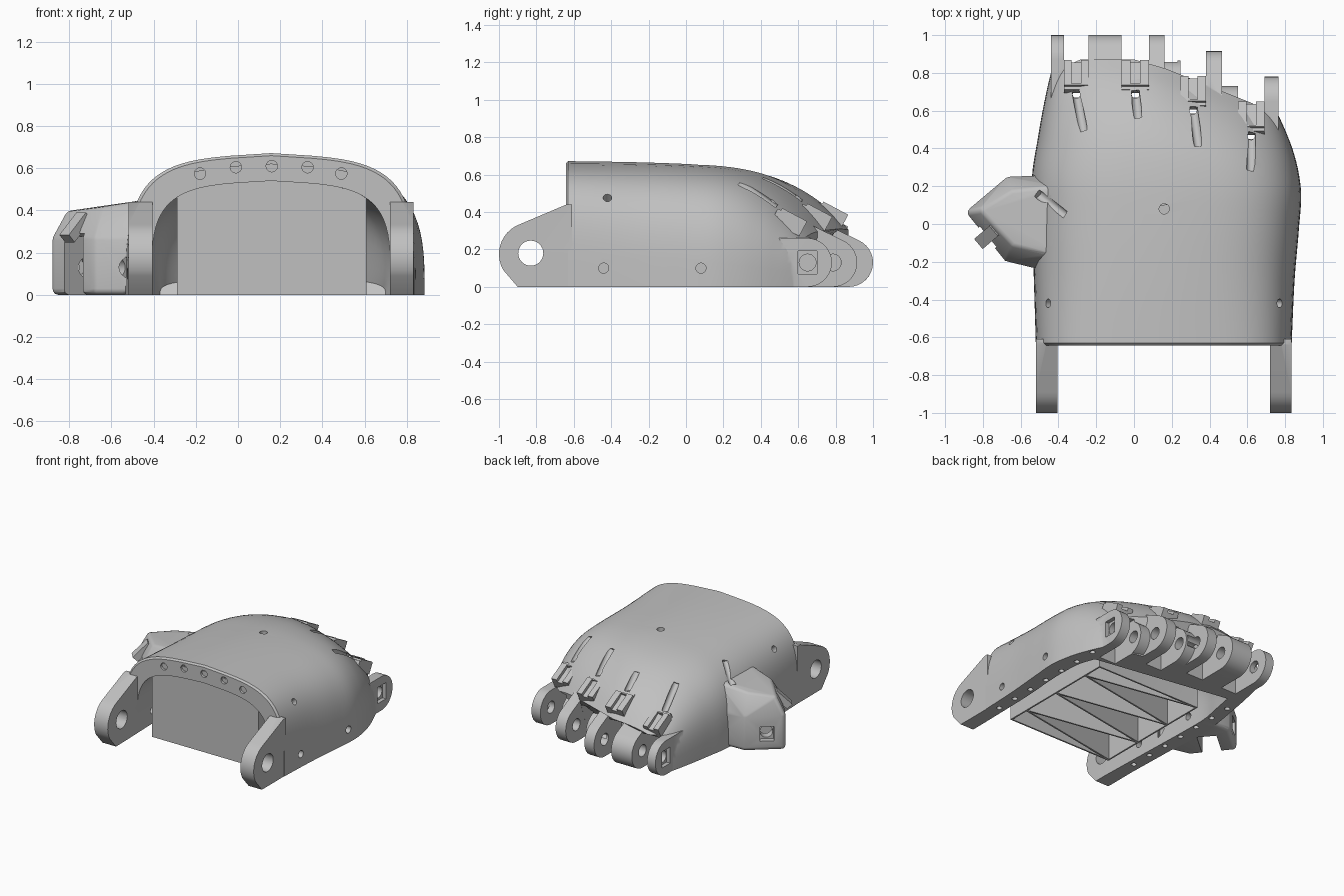
import bpy, bmesh
from math import sin, cos, tan, pi, radians, atan2
from mathutils import Vector, Matrix

cube = bpy.data.objects.get("Cube")
if cube:
    bpy.data.objects.remove(cube)

gray = bpy.data.materials.new("plain gray plastic")
gray.use_nodes = True
gray.diffuse_color = (0.53, 0.53, 0.53, 1)
gray.node_tree.nodes["Principled BSDF"].inputs["Base Color"].default_value = gray.diffuse_color


def make(name, bm):
    bmesh.ops.recalc_face_normals(bm, faces=bm.faces)
    if bm.calc_volume(signed=True) < 0:
        bmesh.ops.reverse_faces(bm, faces=bm.faces)
    mesh = bpy.data.meshes.new(name)
    bm.to_mesh(mesh)
    bm.free()
    mesh.materials.append(gray)
    ob = bpy.data.objects.new(name, mesh)
    bpy.context.collection.objects.link(ob)
    return ob


def box(name, center, size, rot=None):
    bm = bmesh.new()
    mat = Matrix.Translation(center) @ (rot or Matrix()) @ Matrix.Diagonal((*size, 1))
    bmesh.ops.create_cube(bm, size=1, matrix=mat)
    return make(name, bm)


def span(name, x, y, z):
    return box(name, [(a + b) / 2 for a, b in (x, y, z)], [b - a for a, b in (x, y, z)])


def rod(name, p, q, r, seg=24):
    p, q = Vector(p), Vector(q)
    mat = Matrix.Translation((p + q) / 2) @ (q - p).to_track_quat("Z", "Y").to_matrix().to_4x4()
    bm = bmesh.new()
    bmesh.ops.create_cone(bm, cap_ends=True, segments=seg, radius1=r, radius2=r,
                          depth=(q - p).length, matrix=mat)
    return make(name, bm)


def plate(name, profile, x0, x1):
    """Extrude a y-z profile between two x positions."""
    bm = bmesh.new()
    a, b = ([bm.verts.new((x, y, z)) for y, z in profile] for x in (x0, x1))
    bm.faces.new(a)
    bm.faces.new(b)
    for k in range(len(a)):
        bm.faces.new((a[k - 1], a[k], b[k], b[k - 1]))
    return make(name, bm)


def volume(ob):
    bm = bmesh.new()
    bm.from_mesh(ob.data)
    v = bm.calc_volume(signed=True)
    bm.free()
    return v


def boolean(target, tool, op="DIFFERENCE"):
    """Apply a boolean, moving to the next solver when the volume makes no sense."""
    v, t = volume(target), volume(tool)
    low, high = {"DIFFERENCE": (v - t, v), "UNION": (max(v, t), v + t), "INTERSECT": (0, min(v, t))}[op]
    bpy.context.view_layer.objects.active = target
    for solver in ("MANIFOLD", "EXACT", "FLOAT"):
        backup = target.data.copy()
        mod = target.modifiers.new("bool", "BOOLEAN")
        mod.operation, mod.solver, mod.object = op, solver, tool
        bpy.ops.object.modifier_apply(modifier=mod.name)
        new = volume(target)
        if new > 1e-7 and low - 1e-5 <= new <= high + 1e-5 and abs(new - v) > 1e-8:
            break
        target.data = backup
    bpy.data.objects.remove(tool)


def spline(keys, sub=5):
    rows = []
    for i in range(len(keys) - 1):
        a, b, c, d = (keys[max(0, min(len(keys) - 1, j))] for j in (i - 1, i, i + 1, i + 2))
        for k in range(sub):
            t = k / sub
            rows.append([q + t * (r - p) / 2 + t * t * (2 * p - 5 * q + 4 * r - s) / 2
                         + t ** 3 * (3 * q - p - 3 * r + s) / 2 for p, q, r, s in zip(a, b, c, d)])
    return rows + [list(keys[-1])]


def loft(name, keys, base=0, inset=0, lip=0, n=40):
    """Arched sections (y, left, right, height, squareness), slanted back toward +x at the knuckles."""
    rows = spline(keys)
    if lip:
        y, l, r, h, e = rows[0]
        rows.insert(0, [y - lip, l + lip, r - lip, h - lip, e])
    bm = bmesh.new()
    rings = []
    for y, l, r, h, e in rows:
        pts = []
        for k in range(n + 1):
            t = pi * k / n
            c, s = cos(t), max(0, sin(t)) if 0 < k < n else 0
            u = abs(c) ** (2 / e)
            x = (l + r) / 2 + ((r - l) / 2 - inset) * (u if c > 0 else -u)
            pts.append((x, (h - inset) * s ** (2 / e) * (1 - 0.06 * u)))
        if base:
            pts = [(pts[0][0], base)] + pts + [(pts[-1][0], base)]
        ramp = max(0, min(1, y / 0.87))
        rings.append([bm.verts.new((x, y - 0.4 * max(0, x - 0.05) * ramp, z)) for x, z in pts])
    for a, b in zip(rings, rings[1:]):
        for k in range(len(a)):
            bm.faces.new((a[k - 1], a[k], b[k], b[k - 1]))
    bm.faces.new(rings[0])
    bm.faces.new(rings[-1])
    return make(name, bm)


# Palm shell
outer = [(-0.63, -0.52, 0.835, 0.672, 4.1), (-0.3, -0.53, 0.85, 0.667, 3.6),
         (0, -0.54, 0.875, 0.657, 3.4), (0.25, -0.54, 0.885, 0.64, 3.3),
         (0.45, -0.51, 0.87, 0.6, 3.2), (0.62, -0.48, 0.84, 0.525, 3.2),
         (0.76, -0.45, 0.8, 0.425, 3.4), (0.87, -0.42, 0.76, 0.31, 4)]
palm = loft("palm_shell", outer, lip=0.012)
bpy.context.view_layer.update()


def top(x, y):
    hit, loc, _, _ = palm.ray_cast((x, y, 2), (0, 0, -1))
    return loc.z if hit else 0.3


# Fingers: slot left, slot right, hinge y, and the guide's rear point
fingers = [(-0.37, -0.24, 0.87, (-0.27, 0.5)), (-0.065, 0.08, 0.87, (0.02, 0.57)),
           (0.245, 0.38, 0.785, (0.34, 0.42)), (0.55, 0.69, 0.65, (0.62, 0.29))]
guides = []
for l, r, y, (gx, gy) in fingers:
    m = (l + r) / 2
    guides.append(((gx, gy, top(gx, gy) + 0.015), (m, y - 0.17, top(m, y - 0.17) - 0.015)))
clip_z = [top((l + r) / 2, y - 0.08) for l, r, y, _ in fingers]

# Thumb mount: the hull of small balls, for rounded edges
axis, fwd = Vector((-0.65, 0.76, 0)).normalized(), Vector((-0.76, -0.65, 0)).normalized()
plan = [(-0.42, 0.23), (-0.56, 0.22), (-0.66, 0.22), (-0.85, 0.06), (-0.665, -0.17), (-0.54, -0.2), (-0.42, -0.22)]
crown = [(-0.79, 0.07, 0.37), (-0.64, 0.16, 0.39), (-0.63, -0.1, 0.39), (-0.41, 0.18, 0.425), (-0.41, -0.15, 0.425)]
bm = bmesh.new()
for p in [(x, y, z) for x, y in plan for z in (0.03, 0.26)] + crown:
    bmesh.ops.create_icosphere(bm, subdivisions=2, radius=0.03, matrix=Matrix.Translation(p))
bmesh.ops.delete(bm, geom=bm.faces[:] + bm.edges[:], context="EDGES_FACES")
bmesh.ops.convex_hull(bm, input=bm.verts)
bmesh.ops.delete(bm, geom=[v for v in bm.verts if not v.link_faces], context="VERTS")
boolean(palm, make("thumb_mount", bm), "UNION")

# Wrist arms
arm = [(-0.61, 0), (-0.9, 0)]
arm += [(-0.83 - 0.17 * cos(t), 0.175 + 0.17 * sin(t)) for t in [radians(a) for a in range(-30, 70, 9)]]
arm += [(-0.64, 0.44), (-0.61, 0.44)]
for x0, x1 in ((-0.52, -0.405), (0.72, 0.833)):
    boolean(palm, plate("wrist_arm", arm, x0, x1), "UNION")

# Finger hinge lugs: left, right, hinge y, slope of the top
for l, r, y, slope in ((-0.44, -0.37, 0.87, 0), (-0.24, -0.065, 0.87, 26), (0.08, 0.162, 0.87, 26),
                       (0.158, 0.245, 0.735, 26), (0.38, 0.466, 0.785, 26), (0.462, 0.55, 0.6, 26),
                       (0.69, 0.765, 0.65, 0)):
    a = radians(slope)
    knuckle = [(y + 0.13 * sin(t), 0.13 + 0.13 * cos(t)) for t in [a + (pi - a) * k / 16 for k in range(17)]]
    rear = knuckle[0][1] + (knuckle[0][0] - y + 0.2) * tan(a)
    boolean(palm, plate("lug", knuckle + [(y - 0.2, 0), (y - 0.2, rear)], l, r), "UNION")

# Hollow palm
inner = [(-0.8, -0.405, 0.72, 0.54, 4.3), (-0.3, -0.42, 0.73, 0.54, 4), (0, -0.43, 0.75, 0.53, 3.7),
         (0.25, -0.43, 0.75, 0.49, 3.5), (0.42, -0.4, 0.74, 0.36, 3.5), (0.58, -0.37, 0.7, 0.08, 3.5)]
boolean(palm, loft("cavity", inner, base=-0.1))

# Finger slots, hinge bores and cord guides
for (l, r, y, _), (p, q) in zip(fingers, guides):
    boolean(palm, span("slot", (l, r), (y - 0.2, y + 0.3), (-0.1, 0.265)))
    boolean(palm, rod("bore", (l - 0.15, y, 0.13), (r + 0.15, y, 0.13), 0.045))
    boolean(palm, rod("guide", p, q, 0.024, 12))
    boolean(palm, rod("guide_hole", (q[0], y - 0.185, 0.15), (q[0], y - 0.185, 0.7), 0.02, 12))
for x, y in ((-0.44, 0.87), (0.765, 0.65)):
    boolean(palm, box("pocket", (x, y, 0.13), (0.06, 0.1, 0.124)))

# Thumb slot, bore, pocket and recess
turn = Matrix.Rotation(atan2(fwd.y, fwd.x), 4, "Z")
tip = Vector((-0.775, -0.07, 0.13))
hinge = tip - fwd * 0.13
boolean(palm, box("thumb_slot", tip - fwd * 0.05 + Vector((0, 0, -0.02)), (0.36, 0.14, 0.36), turn))
boolean(palm, rod("thumb_bore", hinge - axis * 0.22, hinge + axis * 0.22, 0.045))
boolean(palm, rod("thumb_recess", hinge - axis * 0.165, hinge - axis * 0.36, 0.07))
boolean(palm, box("thumb_pocket", hinge + axis * 0.165, (0.1, 0.06, 0.11), turn))
boolean(palm, rod("thumb_guide", (-0.37, 0.05, 0.55), (-0.51, 0.16, 0.43), 0.024, 12))

# Wrist pin holes, rim holes, fixing holes and stitch holes
for x in (-0.46, 0.775):
    boolean(palm, rod("pin_hole", (x - 0.12, -0.83, 0.18), (x + 0.12, -0.83, 0.18), 0.067, 32))
    side = 1 if x > 0 else -1
    for y in (-0.44, 0.08):
        boolean(palm, rod("side_hole", (x - 0.15, y, 0.1), (x + 0.15, y, 0.1), 0.027))
    boolean(palm, rod("corner_hole", (x - side * 0.15, -0.42, 0.33), (x + side * 0.15, -0.42, 0.63), 0.023))
    for k in range(7):
        y = -0.55 + 0.17 * k
        boolean(palm, rod("stitch_hole", (x, y, -0.05), (x, y, 0.06), 0.02, 12))
for x, z in ((-0.18, 0.575), (-0.01, 0.605), (0.16, 0.61), (0.33, 0.605), (0.49, 0.575)):
    boolean(palm, rod("rim_hole", (x, -0.7, z), (x, -0.5, z), 0.027, 16))
boolean(palm, rod("top_hole", (0.16, 0.08, 0.58), (0.16, 0.08, 0.8), 0.027))

# Cord clips over each finger joint
clips = []
for (l, r, y, _), z in zip(fingers, clip_z):
    m, tilt = (l + r) / 2, Matrix.Rotation(radians(-28), 4, "X")
    clip = box("finger_clip", (m, y - 0.09, z - 0.008), (r - l, 0.15, 0.09), tilt)
    boolean(clip, box("clip_groove", (m, y - 0.035, z + 0.02), (0.05, 0.2, 0.06), tilt))
    clips += [clip, box("clip_bar", (m, y - 0.155, z + 0.04), (r - l, 0.03, 0.04), tilt)]
slope = turn @ Matrix.Rotation(radians(45), 4, "Y")
clips.append(box("thumb_clip", (-0.77, -0.06, 0.32), (0.15, 0.07, 0.05), slope))
clips.append(box("thumb_clip_base", (-0.69, 0, 0.34), (0.12, 0.14, 0.06), slope))

# Ribbed box inside the palm, trimmed to the arch
bx, by, wall = (-0.29, 0.61), (-0.625, 0.35), 0.012
support = span("support_box", bx, by, (0, 0.7))
boolean(support, span("hollow", (bx[0] + wall, bx[1] - wall), (by[0] + wall, by[1] - wall), (-0.1, 0.8)))
for k in range(6):
    y0, y1 = by[0] + 0.01 + 0.16 * k, by[0] + 0.01 + 0.16 * (k + 1)
    d = Vector((bx[1] - bx[0], (y1 - y0) * (-1) ** k))
    rib = box("rib", (sum(bx) / 2, (y0 + y1) / 2, 0.35), (d.length - 0.01, wall, 0.7),
              Matrix.Rotation(atan2(d.y, d.x), 4, "Z"))
    boolean(support, rib, "UNION")
boolean(support, loft("trim", outer, base=-0.1, inset=0.05), "INTERSECT")

# Smooth shading with crisp edges
for ob in [palm, support] + clips:
    bpy.ops.object.select_all(action="DESELECT")
    ob.select_set(True)
    bpy.context.view_layer.objects.active = ob
    bpy.ops.object.shade_smooth_by_angle(angle=radians(32))
